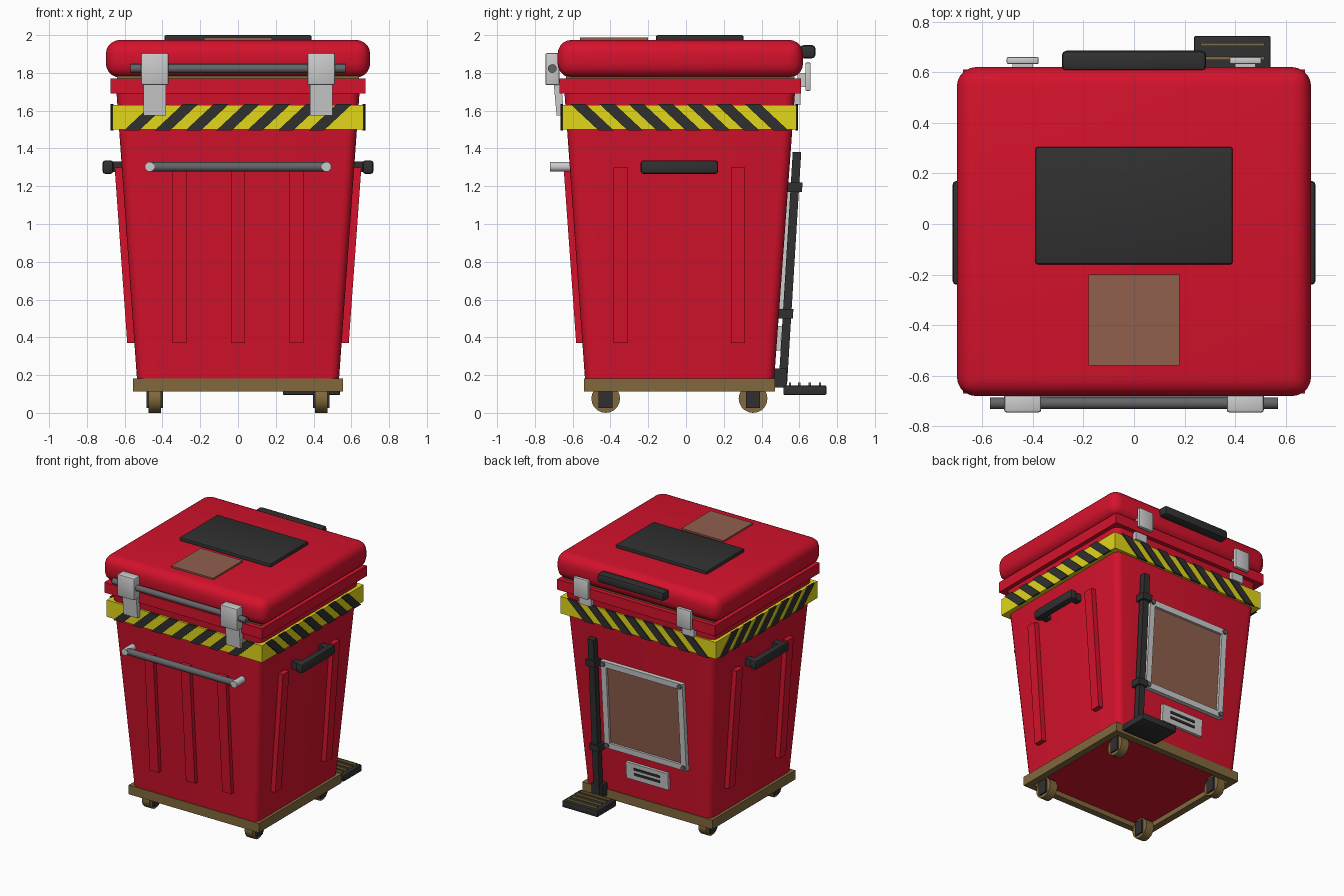
import bpy, bmesh
from math import pi

if "Cube" in bpy.data.objects:
    bpy.data.objects.remove(bpy.data.objects["Cube"])

def material(name, rgb):
    m = bpy.data.materials.new(name)
    m.diffuse_color = (*rgb, 1)
    m.use_nodes = True
    m.node_tree.nodes["Principled BSDF"].inputs["Base Color"].default_value = m.diffuse_color
    return m

RED = material("red", (0.66, 0.006, 0.025))
YELLOW = material("yellow", (0.75, 0.68, 0.01))
DARK = material("dark", (0.03, 0.03, 0.03))
BROWN = material("brown", (0.22, 0.14, 0.045))
LABEL = material("label", (0.28, 0.115, 0.075))
STEEL = material("steel", (0.13, 0.13, 0.14))

def finish(bm, name, mat):
    bmesh.ops.recalc_face_normals(bm, faces=bm.faces)
    me = bpy.data.meshes.new(name)
    bm.to_mesh(me)
    bm.free()
    ob = bpy.data.objects.new(name, me)
    bpy.context.collection.objects.link(ob)
    if mat:
        me.materials.append(mat)
    return ob

def smooth(ob):
    bpy.ops.object.select_all(action='DESELECT')
    bpy.context.view_layer.objects.active = ob
    ob.select_set(True)
    bpy.ops.object.shade_smooth_by_angle(angle=0.6)

def prism(name, low, high, mat, bevel=0, seg=2, upright=False):
    """Solid between two loops of points; optional rounding of edges."""
    bm = bmesh.new()
    a = [bm.verts.new(p) for p in low]
    b = [bm.verts.new(p) for p in high]
    n = len(a)
    bm.faces.new(a[::-1])
    bm.faces.new(b)
    for i in range(n):
        bm.faces.new((a[i], a[(i + 1) % n], b[(i + 1) % n], b[i]))
    if bevel:
        edges = [e for e in bm.edges if not upright or abs(e.verts[0].co.z - e.verts[1].co.z) > 0.01]
        bmesh.ops.bevel(bm, geom=edges, offset=bevel, segments=seg, profile=0.5, affect='EDGES')
    ob = finish(bm, name, mat)
    if bevel:
        smooth(ob)
    return ob

def taper(name, z0, r0, z1, r1, mat, **kw):
    loop = lambda r, z: [(r[0], r[2], z), (r[1], r[2], z), (r[1], r[3], z), (r[0], r[3], z)]
    return prism(name, loop(r0, z0), loop(r1, z1), mat, **kw)

def box(name, x0, x1, y0, y1, z0, z1, mat, **kw):
    return taper(name, z0, (x0, x1, y0, y1), z1, (x0, x1, y0, y1), mat, **kw)

def cyl(name, c, r, length, axis, mat, n=16):
    rot = {'x': (0, pi / 2, 0), 'y': (pi / 2, 0, 0), 'z': (0, 0, 0)}[axis]
    bpy.ops.mesh.primitive_cylinder_add(vertices=n, radius=r, depth=length, location=c, rotation=rot)
    ob = bpy.context.object
    ob.name = name
    if mat:
        ob.data.materials.append(mat)
    smooth(ob)
    return ob

# wall positions at height z (the body tapers)
side = lambda z: 0.535 + (z - 0.18) * 0.0715
front = lambda z: -0.535 - (z - 0.18) * 0.0715
back = lambda z: 0.467 + (z - 0.18) * 0.0725

def on_back(name, x0, x1, z0, z1, d0, d1, mat, **kw):
    """Box lying on the sloped back wall, between depths d0 and d1."""
    return taper(name, z0, (x0, x1, back(z0) + d0, back(z0) + d1),
                 z1, (x0, x1, back(z1) + d0, back(z1) + d1), mat, **kw)

# body, rim, gasket, lid
rect = lambda z: (-side(z), side(z), front(z), back(z))
taper("body", 0.15, rect(0.15), 1.7, rect(1.7), RED, bevel=0.05, seg=4, upright=True)
box("rim", -0.675, 0.675, -0.67, 0.61, 1.69, 1.77, RED)
box("gasket", -0.64, 0.64, -0.635, 0.575, 1.765, 1.8, BROWN)
box("lid", -0.7, 0.7, -0.68, 0.62, 1.775, 1.975, RED, bevel=0.075, seg=5)
box("lid_panel", -0.39, 0.39, -0.16, 0.305, 1.965, 2.0, DARK, bevel=0.01)
box("lid_label", -0.18, 0.18, -0.56, -0.2, 1.965, 1.987, LABEL)
box("lid_back_handle", -0.285, 0.285, 0.605, 0.685, 1.877, 1.947, DARK, bevel=0.018)

# hazard band and slanted stripes on all four sides
box("hazard_band", -0.665, 0.665, -0.655, 0.585, 1.5, 1.63, YELLOW)
def stripe_loop(t, lean):
    w, h = 0.04, 0.07
    return [(t - lean * 0.075 - w, 1.565 - h), (t - lean * 0.075 + w, 1.565 - h),
            (t + lean * 0.075 + w, 1.565 + h), (t + lean * 0.075 - w, 1.565 + h)]
for i in range(7):
    for nm, ya, yb in (("front", -0.664, -0.65), ("back", 0.58, 0.594)):
        pts = stripe_loop((i - 3) * 0.163, 1)
        prism(nm + "_stripe", [(x, ya, z) for x, z in pts], [(x, yb, z) for x, z in pts], DARK)
    for s in (-1, 1):
        pts = stripe_loop(-0.035 + (i - 3) * 0.154, -1)
        prism("side_stripe", [(s * 0.66, y, z) for y, z in pts], [(s * 0.674, y, z) for y, z in pts], DARK)

# reinforcing ribs
za, zb, w, p = 0.37, 1.3, 0.038, 0.033
for x in (-0.31, 0, 0.31):
    taper("front_rib", za, (x - w, x + w, front(za) - p, front(za) + 0.02),
          zb, (x - w, x + w, front(zb) - p, front(zb) + 0.02), RED)
for y in (-0.345, 0.275):
    for s in (-1, 1):
        r = lambda z: (*sorted((s * (side(z) - 0.02), s * (side(z) + 0.038))), y - w, y + w)
        taper("side_rib", za, r(za), zb, r(zb), RED)

# front handle bar
cyl("front_handle_bar", (0, -0.695, 1.303), 0.025, 0.95, 'x', STEEL)
for s in (-1, 1):
    cyl("front_handle_post", (s * 0.468, -0.655, 1.303), 0.026, 0.13, 'y', None)

for s in (-1, 1):
    # side handles
    sx = lambda a, b: sorted((s * a, s * b))
    box("side_handle", *sx(0.66, 0.717), -0.24, 0.17, 1.265, 1.337, DARK, bevel=0.015)
    for y in (-0.2, 0.13):
        box("side_handle_post", *sx(0.6, 0.68), y - 0.025, y + 0.025, 1.275, 1.33, DARK)
    # front latches
    x = s * 0.44
    box("latch", x - 0.073, x + 0.073, -0.745, -0.67, 1.735, 1.905, None, bevel=0.01)
    taper("latch_tab", 1.575, (x - 0.06, x + 0.06, -0.685, -0.645),
          1.74, (x - 0.06, x + 0.06, -0.7, -0.66), None)
    # back hinges
    box("hinge_plate", x - 0.063, x + 0.063, 0.632, 0.66, 1.705, 1.855, None, bevel=0.006)
    box("hinge_link", x - 0.04, x + 0.04, 0.59, 0.64, 1.725, 1.8, None)
    box("hinge_lower", x - 0.05, x + 0.05, 0.56, 0.605, 1.63, 1.715, None)
    # casters
    for y in (-0.425, 0.355):
        cyl("caster_wheel", (x, y, 0.076), 0.076, 0.065, 'x', BROWN, 20)
        for t in (-1, 1):
            c = x + t * 0.037
            box("caster_fork", c - 0.007, c + 0.007, y - 0.037, y + 0.037, 0.025, 0.13, DARK)
cyl("latch_bar", (0, -0.708, 1.823), 0.023, 1.14, 'x', STEEL)

# base frame, open underneath
for s in (-1, 1):
    box("base_side", *sorted((s * 0.505, s * 0.557)), -0.54, 0.472, 0.112, 0.183, BROWN)
box("base_front", -0.51, 0.51, -0.54, -0.49, 0.112, 0.183, BROWN)
box("base_back", -0.51, 0.51, 0.422, 0.472, 0.112, 0.183, BROWN)

# framed panel on the back
L, R, B, T, f = -0.37, 0.33, 0.53, 1.22, 0.045
on_back("back_label", L + 0.02, R - 0.02, B + 0.02, T - 0.02, -0.01, 0.015, LABEL)
for x in (L, R - f):
    on_back("frame_upright", x, x + f, B, T, -0.01, 0.033, None)
    for z in (B + f / 2, T - f / 2):
        cyl("frame_screw", (x + f / 2, back(z) + 0.035, z), 0.018, 0.02, 'y', STEEL, 10)
for z in (B, T - f):
    on_back("frame_rail", L + f, R - f, z, z + f, -0.01, 0.033, None)

# small vent plate
on_back("vent_plate", -0.2, 0.16, 0.33, 0.46, -0.01, 0.022, None)
for z in (0.37, 0.41):
    on_back("vent_slot", -0.13, 0.09, z - 0.001, z + 0.017, 0.01, 0.028, DARK)

# pedal with push rod
box("pedal", 0.237, 0.54, 0.515, 0.743, 0.095, 0.145, DARK, bevel=0.006)
for y in (0.55, 0.6, 0.655, 0.71):
    box("pedal_grip", 0.262, 0.515, y - 0.006, y + 0.006, 0.14, 0.16, BROWN)
box("pedal_hinge", 0.345, 0.435, 0.462, 0.532, 0.135, 0.235, DARK)
taper("push_rod", 0.15, (0.365, 0.415, 0.49, 0.535), 1.38, (0.365, 0.415, 0.565, 0.61), DARK)
for z in (0.525, 1.195):
    on_back("rod_bracket", 0.35, 0.43, z - 0.025, z + 0.025, -0.01, 0.075, DARK)
